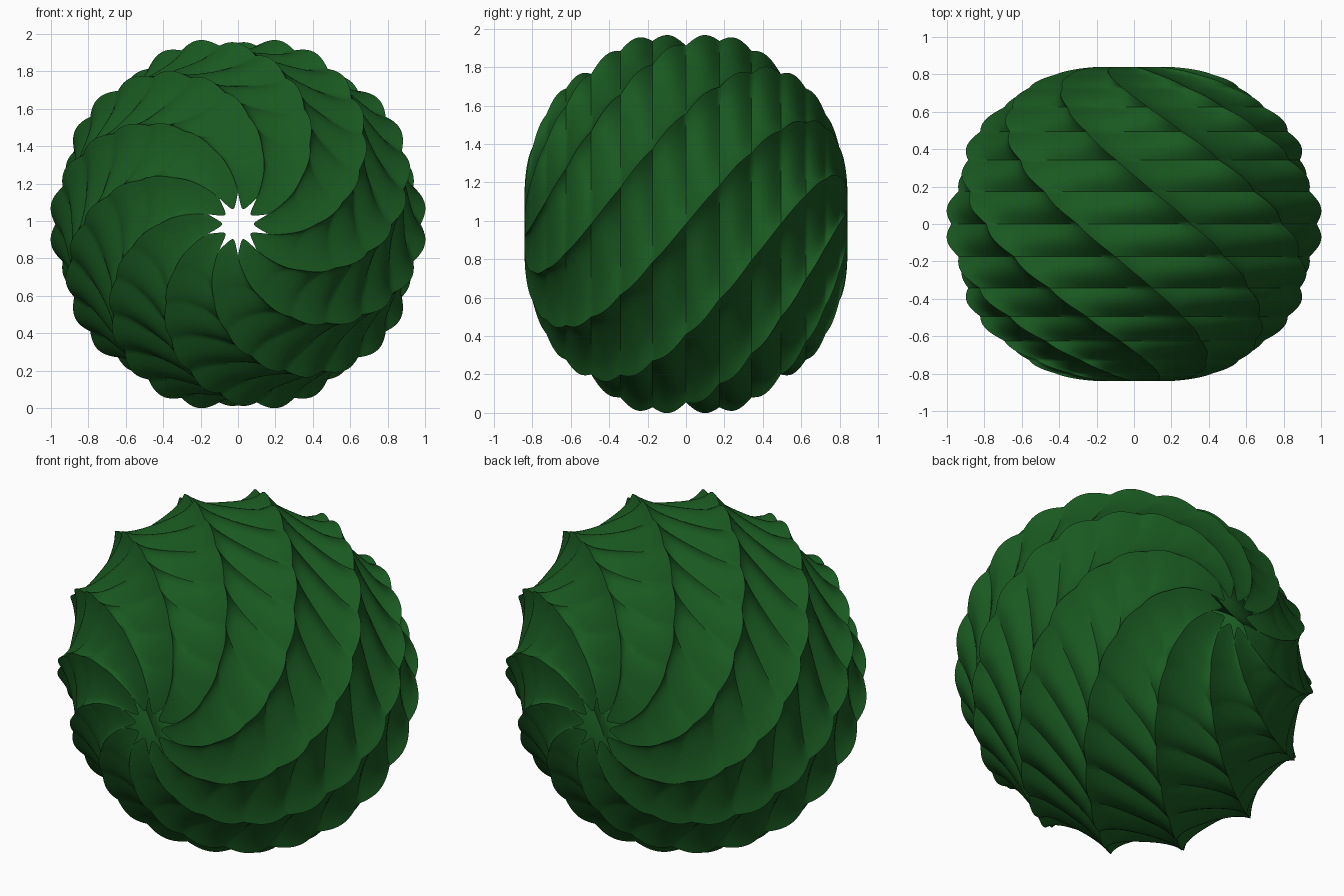
import bpy
from math import sin, cos, pi, radians

if "Cube" in bpy.data.objects:
    bpy.data.objects.remove(bpy.data.objects["Cube"])

LOBES, PER_LOBE = 10, 20      # spiral ridges around the y axis
BANDS, PER_BAND = 15, 12      # bulging rings from front to back
NU, NV = LOBES * PER_LOBE, BANDS * PER_BAND
HOLE, SIZE, NOTCH, MID = 0.17, 0.84, 0.04, 0.983


def star(u):
    """Ten-pointed star radius, 1 at the tips and 0.5 between them."""
    return (abs(cos(LOBES * u / 4)) + abs(sin(LOBES * u / 4))) ** -2


def point(u, v):
    bulge = 1 - NOTCH * (1 - abs(sin(BANDS * v)))
    r = HOLE * star(u) + SIZE * bulge * cos(v)
    t = u + v                 # the ridges twist along the axis
    return (r * cos(t), SIZE * sin(v), MID + r * sin(t))


# Twisted ribbed shell, open at both star-shaped ends
verts = [point(2 * pi * i / NU, -pi / 2 + pi * j / NV)
         for j in range(NV + 1) for i in range(NU)]
faces = [(j * NU + i, (j + 1) * NU + i,
          (j + 1) * NU + (i + 1) % NU, j * NU + (i + 1) % NU)
         for j in range(NV) for i in range(NU)]
mesh = bpy.data.meshes.new("twisted_shell")
mesh.from_pydata(verts, [], faces)
mesh.update()
shell = bpy.data.objects.new("twisted_shell", mesh)
bpy.context.collection.objects.link(shell)

# Dark green colour
green = bpy.data.materials.new("dark_green")
green.diffuse_color = (0.01, 0.1, 0.015, 1)
green.use_nodes = True
green.node_tree.nodes["Principled BSDF"].inputs["Base Color"].default_value = green.diffuse_color
mesh.materials.append(green)

bpy.context.view_layer.objects.active = shell
shell.select_set(True)
bpy.ops.object.shade_smooth_by_angle(angle=radians(40))
